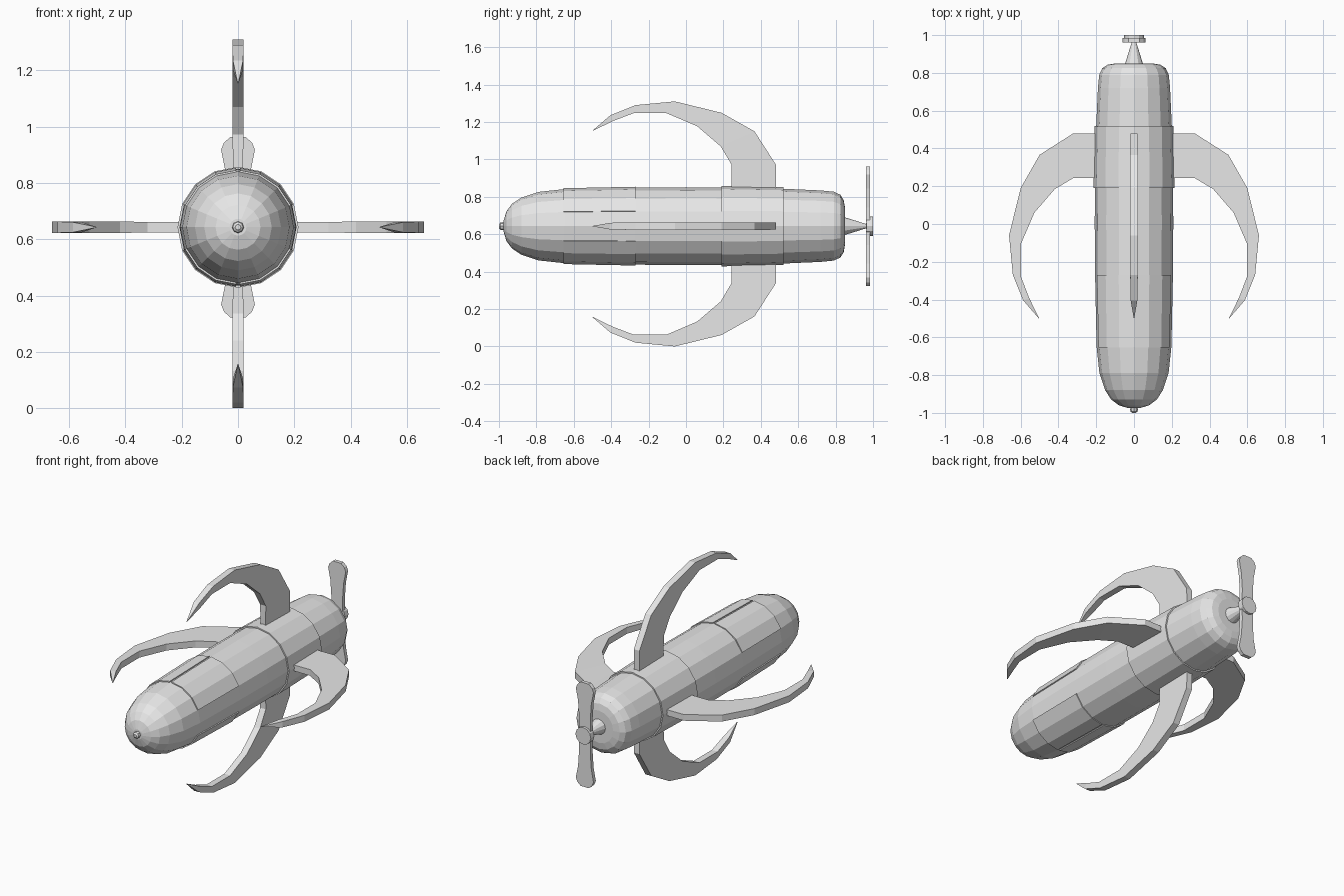
import bpy, bmesh, math
from mathutils import Vector

if "Cube" in bpy.data.objects:
    bpy.data.objects.remove(bpy.data.objects["Cube"])

AXIS_Z = 0.643
SIDES = 16

metal = bpy.data.materials.new("light_grey_metal")
metal.use_nodes = True
GREY = (0.8, 0.8, 0.8, 1)
metal.diffuse_color = GREY
metal.node_tree.nodes["Principled BSDF"].inputs["Base Color"].default_value = GREY


def finish(name, bm):
    """Turn a bmesh into a flat shaded object."""
    bmesh.ops.recalc_face_normals(bm, faces=bm.faces)
    mesh = bpy.data.meshes.new(name)
    bm.to_mesh(mesh)
    bm.free()
    mesh.materials.append(metal)
    obj = bpy.data.objects.new(name, mesh)
    bpy.context.collection.objects.link(obj)
    return obj


def ring_point(radius, angle, y):
    return Vector((radius * math.cos(angle), y, AXIS_Z + radius * math.sin(angle)))


def lathe(name, profile, sides=SIDES):
    """Revolve (y, radius) points around the long axis, capping both ends."""
    bm = bmesh.new()
    rings = [[bm.verts.new(ring_point(r, math.tau * i / sides, y)) for i in range(sides)]
             for y, r in profile]
    for a, b in zip(rings, rings[1:]):
        for i in range(sides):
            j = (i + 1) % sides
            bm.faces.new((a[i], a[j], b[j], b[i]))
    bm.faces.new(rings[0])
    bm.faces.new(rings[-1])
    return finish(name, bm)


def loft(name, sections):
    """Join four-cornered sections into one closed solid."""
    bm = bmesh.new()
    rows = [[bm.verts.new(p) for p in s] for s in sections]
    for a, b in zip(rows, rows[1:]):
        for i in range(4):
            j = (i + 1) % 4
            bm.faces.new((a[i], a[j], b[j], b[i]))
    bm.faces.new(rows[0])
    bm.faces.new(rows[-1])
    return finish(name, bm)


# Hull, raised collar and nose
BODY = [(-0.975, 0.03), (-0.96, 0.08), (-0.93, 0.12), (-0.88, 0.153), (-0.79, 0.183),
        (-0.65, 0.198), (-0.27, 0.206), (0, 0.208), (0.2, 0.207), (0.52, 0.2),
        (0.72, 0.191), (0.79, 0.184), (0.825, 0.168), (0.843, 0.14), (0.85, 0.1)]
lathe("hull", BODY)
lathe("collar", [(0.19, 0.2), (0.19, 0.215), (0.52, 0.208), (0.52, 0.195)])
lathe("nose_tip", [(-1, 0.01), (-0.993, 0.019), (-0.98, 0.021), (-0.965, 0.016)], 8)

# Four thin raised panels near the nose
STEP = math.tau / SIDES
for name, sx, sz in (("upper_left", 1, 1), ("upper_right", -1, 1),
                     ("lower_left", 1, -1), ("lower_right", -1, -1)):
    # the last corner stops just short of the centre line
    sections = []
    for k in (1, 2, 3, 3.92):
        t = k - int(k)
        corners = []
        for y, r in ((-0.655, 0.19), (-0.655, 0.204), (-0.27, 0.212), (-0.27, 0.2)):
            p = ring_point(r, int(k) * STEP, y).lerp(
                ring_point(r, (int(k) + 1) * STEP, y), t)
            corners.append((p.x * sx, p.y, AXIS_Z + (p.z - AXIS_Z) * sz))
        sections.append(corners)
    loft(name + "_panel", sections)

# Curved fins: outer (y, height), inner (y, height), half thickness
FIN = [((0.48, 0.17), (0.243, 0.17), 0.018),
       ((0.48, 0.318), (0.243, 0.318), 0.019),
       ((0.366, 0.495), (0.185, 0.415), 0.02),
       ((0.19, 0.594), (0.06, 0.522), 0.02),
       ((-0.06, 0.655), (-0.104, 0.592), 0.02),
       ((-0.27, 0.635), (-0.28, 0.592), 0.02),
       ((-0.404, 0.581), (-0.393, 0.549), 0.018),
       ((-0.5, 0.499), (-0.497, 0.498), 0.001)]


def fin(name, out, across, centre):
    def place(point, offset):
        y, h = point
        return centre + out * h + across * offset + Vector((0, y, 0))
    loft(name, [(place(o, t), place(o, -t), place(i, -t), place(i, t))
                for o, i, t in FIN])


X, Z = Vector((1, 0, 0)), Vector((0, 0, 1))
mid = Z * 0.655
fin("top_fin", Z, X, mid)
fin("bottom_fin", -Z, X, mid)
fin("left_fin", X * 1.01, Z, Z * AXIS_Z)
fin("right_fin", -X * 1.01, Z, Z * AXIS_Z)

# Tail cone, two-bladed propeller and hub
lathe("tail_cone", [(0.84, 0.05), (0.975, 0.008)], 12)
lathe("propeller_hub", [(0.965, 0.052), (1, 0.052)], 12)
HALF = [(0.0, 0.04), (0.1, 0.038), (0.2, 0.045), (0.275, 0.06), (0.3, 0.05), (0.32, 0.028)]
blade = [(-h, w) for h, w in reversed(HALF[1:])] + HALF
loft("propeller_blades", [((-w, 0.962, AXIS_Z + h), (w, 0.962, AXIS_Z + h),
                           (w, 0.985, AXIS_Z + h), (-w, 0.985, AXIS_Z + h))
                          for h, w in blade])
